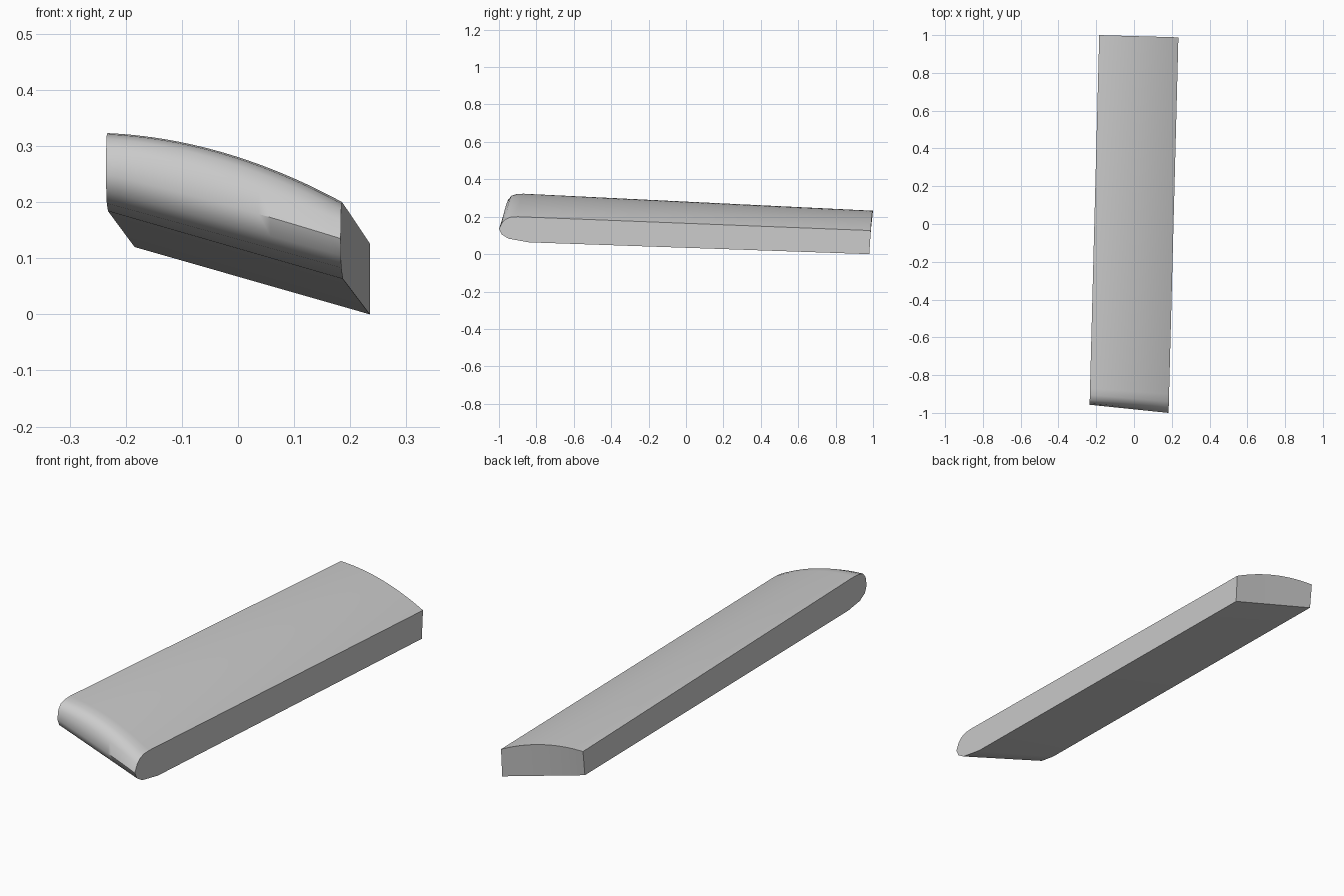
import bpy, bmesh, math

if "Cube" in bpy.data.objects:
    bpy.data.objects.remove(bpy.data.objects["Cube"])

# Side outlines (y, z): back bottom, back top, rounded nose, underside
LEFT = [(0.987, 0.12), (1.0, 0.232), (-0.87, 0.323), (-0.905, 0.321),
        (-0.932, 0.313), (-0.95, 0.292), (-0.957, 0.25), (-0.945, 0.22),
        (-0.91, 0.198), (-0.83, 0.184)]
RIGHT = [(0.98, 0.0), (0.988, 0.126), (-0.9, 0.2), (-0.94, 0.197),
         (-0.965, 0.186), (-0.984, 0.167), (-1.0, 0.135), (-0.985, 0.105),
         (-0.95, 0.083), (-0.84, 0.063)]
# How strongly each outline point follows the crown of the top
CROWN = [0, 1, 1, 1, 0.9, 0.6, 0.15, 0, 0, 0]
SEGMENTS = 20
CROWN_HEIGHT = 0.026


def section(bm, u):
    """One lengthwise outline, u running from the left side to the right."""
    verts = []
    for (yl, zl), (yr, zr), w in zip(LEFT, RIGHT, CROWN):
        xl = -0.184 + (yl - 1.0) * 0.0261
        xr = 0.235 + (yr - 0.985) * 0.0262
        verts.append(bm.verts.new((
            xl + (xr - xl) * u,
            yl + (yr - yl) * u,
            zl + (zr - zl) * u + 4 * u * (1 - u) * CROWN_HEIGHT * w)))
    return verts


# Tilted bar with crowned top, square back and rounded nose
bm = bmesh.new()
rows = [section(bm, i / SEGMENTS) for i in range(SEGMENTS + 1)]
n = len(LEFT)
for a, b in zip(rows, rows[1:]):
    for k in range(n):
        j = (k + 1) % n
        bm.faces.new((a[k], a[j], b[j], b[k]))
bm.faces.new(rows[0])
bm.faces.new(rows[-1])
bmesh.ops.recalc_face_normals(bm, faces=bm.faces)
mesh = bpy.data.meshes.new("crowned_bar")
bm.to_mesh(mesh)
bm.free()
bar = bpy.data.objects.new("crowned_bar", mesh)
bpy.context.collection.objects.link(bar)

# Smooth crown and nose, crisp side and back edges
bpy.context.view_layer.objects.active = bar
bar.select_set(True)
bpy.ops.object.shade_smooth_by_angle(angle=math.radians(40))
